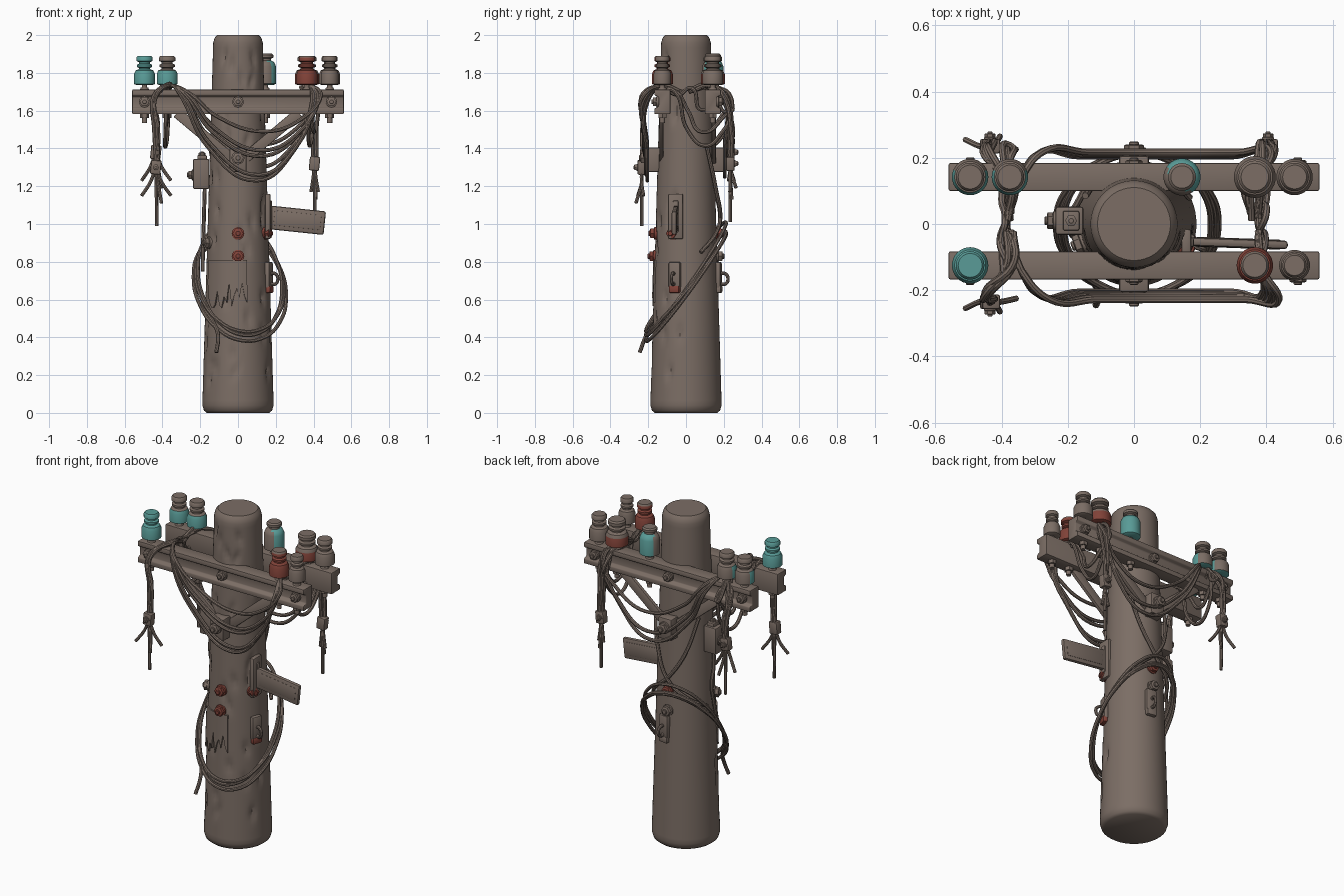
import bpy, bmesh, random
from math import sin, cos, pi, radians, exp
from mathutils import Vector, Matrix, Euler

random.seed(4)
if "Cube" in bpy.data.objects:
    bpy.data.objects.remove(bpy.data.objects["Cube"])


def material(name, colour):
    mat = bpy.data.materials.new(name)
    mat.use_nodes = True
    mat.diffuse_color = (*colour, 1)
    mat.node_tree.nodes["Principled BSDF"].inputs["Base Color"].default_value = (*colour, 1)
    return mat


brown = material("weathered brown", (.2, .155, .13))
teal = material("glazed teal", (.1, .33, .31))
red = material("rust red", (.22, .055, .04))
made = []


def add_object(name, data, mats):
    obj = bpy.data.objects.new(name, data)
    for mat in mats:
        data.materials.append(mat)
    bpy.context.collection.objects.link(obj)
    made.append(obj)
    return obj


def finish(name, bm, *mats):
    bmesh.ops.recalc_face_normals(bm, faces=bm.faces)
    mesh = bpy.data.meshes.new(name)
    bm.to_mesh(mesh)
    bm.free()
    return add_object(name, mesh, mats or (brown,))


def lathe(bm, profile, centre, segments):
    """Closed solid of revolution around z; the profile holds (radius, height)."""
    rings = []
    for radius, height in profile:
        rings.append([bm.verts.new(Vector(centre) + Vector((
            radius * cos(2 * pi * i / segments), radius * sin(2 * pi * i / segments), height)))
            for i in range(segments)])
    for low, high in zip(rings, rings[1:]):
        for i in range(segments):
            j = (i + 1) % segments
            bm.faces.new((low[i], low[j], high[j], high[i]))
    bm.faces.new(rings[0][::-1])
    bm.faces.new(rings[-1])


def box(name, size, place, turn=(0, 0, 0), bevel=.008, mat=brown):
    bm = bmesh.new()
    bmesh.ops.create_cube(bm, size=1, matrix=Matrix.Diagonal((*size, 1)))
    bmesh.ops.bevel(bm, geom=bm.edges[:], offset=bevel, segments=2, affect='EDGES', profile=.5)
    spin = Euler([radians(a) for a in turn]).to_matrix().to_4x4()
    bm.transform(Matrix.Translation(place) @ spin)
    return finish(name, bm, mat)


def bolt(name, place, direction, radius=.026, mat=brown):
    """Washer, hexagon head and a rounded stud."""
    bm = bmesh.new()
    for sides, wide, start, end in ((16, 1.15, -.6, .2), (6, 1, .2, .9), (12, .5, .9, 1.2)):
        lathe(bm, [(radius * wide, radius * start), (radius * wide, radius * end),
                   (radius * wide * .8, radius * (end + .1))], (0, 0, 0), sides)
    spin = Vector(direction).to_track_quat('Z', 'Y').to_matrix().to_4x4()
    bm.transform(Matrix.Translation(place) @ spin)
    return finish(name, bm, mat)


def cables(name, paths, radius=.0105, cyclic=False):
    curve = bpy.data.curves.new(name, 'CURVE')
    curve.dimensions = '3D'
    curve.bevel_depth = radius
    curve.bevel_resolution = 2
    curve.resolution_u = 8
    curve.use_fill_caps = True
    for path in paths:
        spline = curve.splines.new('BEZIER')
        spline.bezier_points.add(len(path) - 1)
        spline.use_cyclic_u = cyclic
        for point, place in zip(spline.bezier_points, path):
            point.co = place
            point.handle_left_type = point.handle_right_type = 'AUTO'
    return add_object(name, curve, (brown,))


def bundle(path, count, spread):
    """Several loose strands that follow one path."""
    return [[Vector(p) + Vector([random.uniform(-spread, spread) for _ in range(3)])
             for p in path] for _ in range(count)]


def pole_radius(z):
    return .19 - .03 * z


def on_pole(angle, z, out=0):
    r = pole_radius(z) + out
    return Vector((r * cos(radians(angle)), r * sin(radians(angle)), z))


# Pole: tapered trunk with gouges on its front half
bm = bmesh.new()
heights = [.04 + 1.92 * i / 72 for i in range(73)]
lathe(bm, [(.165, 0), (.18, .012)] + [(pole_radius(z), z) for z in heights]
      + [(.124, 1.985), (.11, 2)], (0, 0, 0), 64)
for _ in range(34):
    spot = on_pole(random.uniform(190, 350), random.uniform(.05, 1.95))
    lean = random.uniform(-.4, .4)
    for v in bm.verts:
        d = v.co - spot
        across = Vector((d.x - lean * d.z, d.y)).length
        dent = .016 * exp(-(across / .014) ** 2 - (d.z / .04) ** 2)
        v.co.xy *= 1 - dent / max(v.co.xy.length, .01)
finish("pole", bm)

# Peeling bark on the front of the pole
bm = bmesh.new()
columns = []
for i in range(19):
    low = random.uniform(.55, .69)
    columns.append([bm.verts.new(on_pole(205 + i * 4.5, low + (.81 - low) * t / 4, .008))
                    for t in range(5)])
for a, b in zip(columns, columns[1:]):
    for t in range(4):
        bm.faces.new((a[t], b[t], b[t + 1], a[t + 1]))
bark = finish("peeling_bark", bm)
bark.modifiers.new("thickness", 'SOLIDIFY').thickness = .016

# Crossarms with a grooved outer face, braces and brackets
for side, word, y in ((-1, "front", -.125), (1, "back", .142)):
    bm = bmesh.new()
    outline = [(-.042, -.065), (.042, -.065), (.042, -.035), (.02, -.025),
               (.02, .025), (.042, .035), (.042, .065), (-.042, .065)]
    face = bm.faces.new([bm.verts.new((-.56, y + side * u, 1.647 + w)) for u, w in outline])
    grown = bmesh.ops.extrude_face_region(bm, geom=[face])["geom"]
    bmesh.ops.translate(bm, vec=(1.12, 0, 0),
                        verts=[v for v in grown if isinstance(v, bmesh.types.BMVert)])
    bmesh.ops.bevel(bm, geom=bm.edges[:], offset=.005, segments=2, affect='EDGES', profile=.5)
    finish(word + "_crossarm", bm)
    for x in (-.495, 0, .495):
        bolt(word + "_arm_bolt", (x, y + side * .025, 1.647), (0, side, 0))
    for hand in (-1, 1):
        box(word + "_brace", (.4, .022, .055), (hand * .17, y + side * .005, 1.46),
            (0, hand * -40, 0), .005)
    box(word + "_bracket", (.09, .075, .13), (0, side * .168, 1.34))
    bolt(word + "_bracket_bolt", (0, side * .21, 1.35), (0, side, 0), .03)

# Insulators
standard = [(.04, 0), (.055, .006), (.055, .06), (.047, .078), (.03, .085), (.03, .092),
            (.041, .097), (.041, .108), (.029, .114), (.029, .122), (.043, .128),
            (.043, .146), (.036, .155)]
tall = [(.04, 0), (.056, .008), (.056, .1), (.046, .122), (.03, .13), (.03, .14),
        (.042, .146), (.042, .16), (.034, .168)]


def insulator(name, x, y, rule, paint=teal, profile=standard, scale=1):
    bm = bmesh.new()
    lathe(bm, [(r * scale, h) for r, h in profile], (0, 0, 0), 32)
    bmesh.ops.recalc_face_normals(bm, faces=bm.faces)
    for f in bm.faces:
        f.material_index = int(rule(f.calc_center_median().z, f.normal))
    bm.transform(Matrix.Translation((x, y, 1.735)))
    finish(name, bm, brown, paint)
    bm = bmesh.new()
    lathe(bm, [(.014, 1.535), (.014, 1.74)], (x, y, 0), 12)
    lathe(bm, [(.024, 1.56), (.024, 1.585)], (x, y, 0), 6)
    lathe(bm, [(.026, 1.705), (.02, 1.722)], (x, y, 0), 16)
    finish(name + "_pin", bm)


insulator("front_right_insulator", -.495, -.125, lambda z, n: True)
insulator("front_inner_insulator", .365, -.125, lambda z, n: z < .15, red)
insulator("front_left_insulator", .485, -.125, lambda z, n: False, scale=.85)
insulator("back_right_insulator", -.495, .142, lambda z, n: z < .08 and n.y < .4)
insulator("back_inner_right_insulator", -.375, .142, lambda z, n: z < .07 and n.y < .4)
insulator("back_middle_insulator", .145, .142,
          lambda z, n: z < .13 and n.x + n.y > -.3, profile=tall)
insulator("back_inner_left_insulator", .365, .142, lambda z, n: z < .06, red, scale=1.15)
insulator("back_left_insulator", .485, .142, lambda z, n: False)

# Swags of cable along both crossarms
shape = ((-.3, .05), (-.16, .62), (.1, 1), (.29, .68), (.39, .12))
for side, word, drops in ((-1, "front", (.47, .44, .34, .31, .21)), (1, "back", (.45, .4, .28))):
    paths = []
    for n, drop in enumerate(drops):
        y = side * (.205 + .006 * n)
        paths.append([(-.38, side * .03, 1.715), (-.34, side * .14, 1.73)]
                     + [(x + .012 * n, y, 1.7 - drop * s) for x, s in shape]
                     + [(.385, side * .13, 1.73), (.375, side * .02, 1.7)])
    cables(word + "_swag_cables", paths)

# Loops hanging between the crossarms
for x, word in ((-.39, "right"), (.385, "left")):
    paths = []
    for low in (1.62, 1.5, 1.4):
        path = [(x, -.13, 1.725), (x, -.05, 1.69), (x, .02, low + .1),
                (x, .1, low), (x, .2, low + .08), (x, .235, 1.6), (x, .15, 1.725)]
        paths += bundle(path, 1, .018)
    cables(word + "_hanging_loops", paths)

# Cut bundles that drop over the arms, with clamps and frayed ends
for x, side, low, word in ((-.435, -1, 1.3, "front_right"), (-.435, 1, 1.38, "back_right"),
                           (.405, 1, 1.32, "back_left")):
    inner = x * .86
    drop = [(inner, side * .02, 1.7), (inner, side * .12, 1.73), (x, side * .2, 1.67),
            (x, side * .235, 1.5), (x, side * .235, low)]
    cables(word + "_cut_bundle", bundle(drop, 4, .014))
    box(word + "_clamp", (.055, .045, .075), (x, side * .235, low), (0, 6, 0))
    bolt(word + "_clamp_bolt", (x, side * .258, low), (0, side, 0), .016)
    ends = [[(x, side * .235, low), (x + lean * .4, side * .235, low - .08),
             (x + lean, side * (.235 + tip), low - fall)]
            for lean, fall, tip in ((-.075, .15, .02), (.08, .15, -.01), (.005, .31, 0),
                                    (.03, .19, .03))]
    if x > 0:
        ends = [[Vector(p).lerp((x, side * .235, p[2]), .75) for p in e] for e in ends]
    cables(word + "_frayed_ends", ends, .009)

# Tilted coil of cable around the pole, with a loose end
paths = []
for wide, tilt, mid in ((.245, .29, .67), (.232, .26, .69), (.222, .3, .71)):
    paths.append([(wide * cos(pi * k / 6) + .01, .212 * sin(pi * k / 6),
                   mid + tilt * sin(pi * k / 6 - .18)) for k in range(12)])
cables("coil", paths, .01, True)
cables("coil_loose_end", [[(-.2, -.1, .58), (-.12, -.18, .46), (-.105, -.215, .4),
                           (-.115, -.245, .32)]])

# Cables running down the pole
down = [[on_pole(a, z, .022) for a, z in path] for path in (
    ((40, 1.42), (62, 1.2), (92, 1.02), (130, .92), (165, .86)),
    ((150, 1.4), (125, 1.2), (95, 1.05), (60, .95), (25, .85)),
    ((185, 1.2), (184, 1.08), (176, .98), (180, .88), (190, .75)))]
cables("pole_cables", down)

# Junction box on the right side
box("junction_box", (.085, .085, .16), (-.195, .01, 1.265))
box("junction_lid", (.05, .06, .03), (-.19, .01, 1.35), bevel=.006)
bolt("junction_bolt", (-.19, .01, 1.36), (0, 0, 1), .018)
bolt("junction_side_bolt", (-.238, .01, 1.26), (-1, 0, 0), .025)

# Sign board and its mounting plate
box("sign_plate", (.03, .08, .24), (.158, -.055, 1.04))
box("sign_plate_rib", (.03, .03, .17), (.166, -.055, 1.04))
box("sign_board", (.3, .026, .125), (.31, -.058, 1.02), (0, 6, -2), .01)
box("sign_board_panel", (.25, .03, .08), (.315, -.058, 1.02), (0, 6, -2), .004)

# Cable clips with rings
for angle in (-20, 82):
    box("clip_plate", (.03, .065, .14), on_pole(angle, .73, .005), (0, 0, angle), .01)
    box("clip_foot", (.03, .06, .04), on_pole(angle, .655, .006), (0, 0, angle), .008,
        red if angle < 0 else brown)
    cables("clip_ring", [[on_pole(angle, .71 + .03 * sin(pi * k / 3), .03 + .026 * cos(pi * k / 3))
                          for k in range(6)]], .009, True)

# Bolts on the pole
for angle, z, mat in ((-90, .95, red), (-90, .83, red), (88, .95, red), (88, .83, brown),
                      (-25, .95, red), (200, .9, brown)):
    place = on_pole(angle, z)
    bolt("pole_bolt", place, (place.x, place.y, 0), .029, mat)

# Turn cables into meshes and smooth everything while keeping edges sharp
bpy.ops.object.select_all(action='DESELECT')
for obj in made:
    obj.select_set(True)
bpy.context.view_layer.objects.active = made[0]
bpy.ops.object.convert(target='MESH')
bpy.ops.object.shade_smooth_by_angle(angle=radians(40))
